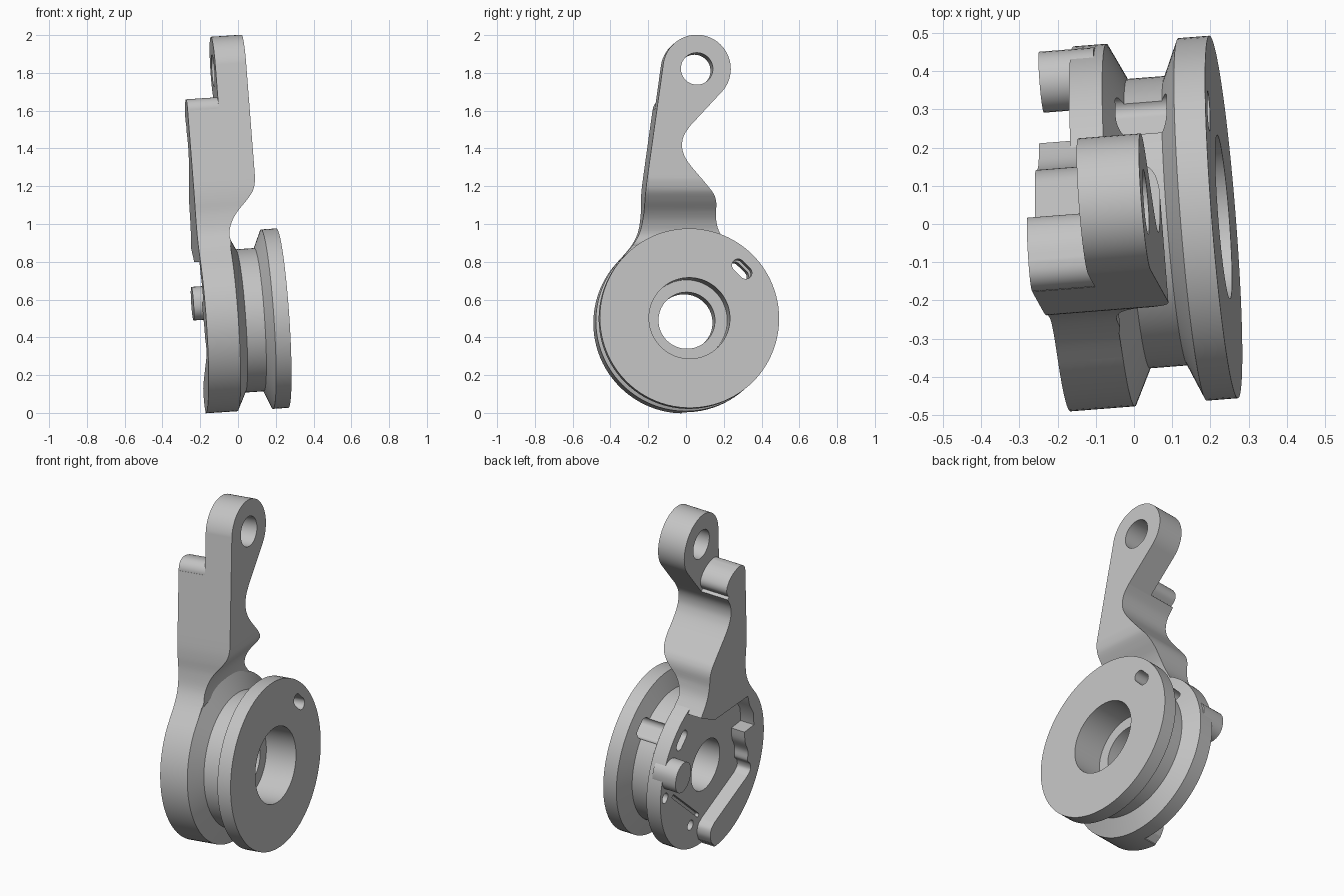
import bpy, bmesh
from math import cos, sin, pi, radians, atan2
from mathutils import Matrix, Vector

if "Cube" in bpy.data.objects:
    bpy.data.objects.remove(bpy.data.objects["Cube"])

grey = bpy.data.materials.new("machined grey")
grey.use_nodes = True
colour = (0.55, 0.55, 0.55, 1)
grey.diffuse_color = colour
grey.node_tree.nodes["Principled BSDF"].inputs["Base Color"].default_value = colour

# The part leans slightly; everything is built upright around the pulley axis (x)
LEAN = (Matrix.Translation((0, 0, 0.486))
        @ Matrix.Rotation(radians(4.5), 4, 'Z') @ Matrix.Rotation(radians(-3.8), 4, 'Y'))


def add_object(name, bm):
    bmesh.ops.recalc_face_normals(bm, faces=bm.faces)
    mesh = bpy.data.meshes.new(name)
    bm.to_mesh(mesh)
    bm.free()
    mesh.materials.append(grey)
    obj = bpy.data.objects.new(name, mesh)
    bpy.context.collection.objects.link(obj)
    return obj


def prism(name, outline, lo, hi, axis='X'):
    """Extrude an outline along x (points are y, z) or along y (points are x, z)."""
    bm = bmesh.new()
    place = (lambda p: (lo, p[0], p[1])) if axis == 'X' else (lambda p: (p[0], lo, p[1]))
    face = bm.faces.new([bm.verts.new(place(p)) for p in outline])
    new = bmesh.ops.extrude_face_region(bm, geom=[face])["geom"]
    step = Vector((hi - lo, 0, 0) if axis == 'X' else (0, hi - lo, 0))
    bmesh.ops.translate(bm, vec=step, verts=[v for v in new if isinstance(v, bmesh.types.BMVert)])
    return add_object(name, bm)


def arc(centre, r, start, end, n=32):
    return [(centre[0] + r * cos(start + (end - start) * i / n),
             centre[1] + r * sin(start + (end - start) * i / n)) for i in range(n + 1)]


def circle(centre, r, n=48):
    return arc(centre, r, 0, 2 * pi, n)[:-1]


def capsule(p, q, r):
    t = atan2(q[1] - p[1], q[0] - p[0])
    return arc(q, r, t - pi / 2, t + pi / 2, 14) + arc(p, r, t + pi / 2, t + 3 * pi / 2, 14)


def smooth(points, n=5):
    """Rounded curve through the points."""
    pts = [Vector(p) for p in points]
    pts = [pts[0]] + pts + [pts[-1]]
    out = []
    for a, b, c, d in zip(pts, pts[1:], pts[2:], pts[3:]):
        for i in range(n):
            t = i / n
            out.append(tuple(0.5 * (2 * b + (c - a) * t + (2 * a - 5 * b + 4 * c - d) * t ** 2
                                    + (3 * b - a - 3 * c + d) * t ** 3)))
    return out + [tuple(points[-1])]


def boolean(obj, tool, operation='DIFFERENCE'):
    tool.hide_render = True
    mod = obj.modifiers.new("cut", 'BOOLEAN')
    mod.operation, mod.solver, mod.object = operation, 'EXACT', tool
    bpy.context.view_layer.objects.active = obj
    bpy.ops.object.modifier_apply(modifier=mod.name)
    bpy.data.objects.remove(tool)


# Pulley: turned profile (distance along axis, radius) with a stepped bore
RIM = 0.476
profile = [(-0.122, 0.15), (-0.122, RIM), (-0.035, RIM), (0.012, 0.38), (0.112, 0.38),
           (0.154, RIM), (0.236, RIM), (0.236, 0.215), (0.05, 0.215), (0.05, 0.15)]
bm = bmesh.new()
ring = [bm.verts.new((a, 0, r)) for a, r in profile]
edges = [bm.edges.new((v, ring[(i + 1) % len(ring)])) for i, v in enumerate(ring)]
bmesh.ops.spin(bm, geom=ring + edges, axis=(1, 0, 0), cent=(0, 0, 0),
               angle=2 * pi, steps=96, use_merge=True)
bmesh.ops.remove_doubles(bm, verts=bm.verts, dist=1e-5)
pulley = add_object("pulley", bm)

# Slot through the pulley, pin holes and a wire groove in the back plate
boolean(pulley, prism("slot_cutter", capsule((0.26, 0.281), (0.3, 0.241), 0.033), -0.4, 0.4))
for spot in ((0.425, -0.03), (0.125, -0.315)):
    boolean(pulley, prism("pin_cutter", circle(spot, 0.03, 24), -0.3, -0.05))
boolean(pulley, prism("groove_cutter", capsule((0.336, -0.056), (0.05, -0.285), 0.011), -0.3, -0.1))

# Lever arm: straight front edge, wavy back edge, round eye
EYE = (0.055, 1.331)
back_edge = smooth([(0.23, 0.4), (0.18, 0.48), (0.162, 0.55), (0.16, 0.62), (0.145, 0.665),
                    (0.11, 0.71), (0.017, 0.82), (-0.018, 0.88), (-0.026, 0.93),
                    (-0.014, 0.98), (0.02, 1.03)])
front_edge = smooth([(-0.207, 0.78), (-0.216, 0.71), (-0.22, 0.65), (-0.222, 0.57),
                     (-0.238, 0.48), (-0.278, 0.405), (-0.345, 0.328)])
outline = ([(0.08, 0.328)] + back_edge
           + arc(EYE, 0.18, radians(-44), radians(169.5), 40) + front_edge)
arm = prism("lever_arm", outline, -0.205, 0.124)

# Relief above the pulley, rounded sloping step on the upper side, and eye hole
relief = smooth([(0.124, 0.77), (0.122, 0.735), (0.108, 0.686), (0.072, 0.638), (0.018, 0.58),
                 (-0.016, 0.527), (-0.034, 0.469), (-0.03, 0.42), (-0.035, 0.4)])
boolean(arm, prism("relief_cutter", [(0.4, 0.2), (0.4, 0.77)] + relief + [(-0.035, 0.2)],
                   -1, 1, 'Y'))
step = ([(-1, 1.13)] + arc((-0.095, 1.13), 0.06, pi, pi / 2, 12)
        + smooth([(-0.08, 1.19), (-0.03, 1.176), (0.012, 1.148), (0.036, 1.11),
                  (0.034, 1.075), (0.008, 1.045)])
        + [(0.03, 1.025), (1, 1.0), (1, 2), (-1, 2)])
boolean(arm, prism("step_cutter", step, -0.5, -0.04))
boolean(arm, prism("eye_cutter", circle(EYE, 0.085), -1, 1))

# Raised pad along the front rim, trimmed to the rim
pad_inner = ([(-0.01, -0.6), (-0.01, -0.47)]
             + smooth([(0.025, -0.44), (0.045, -0.395), (0.04, -0.35), (0.005, -0.32)])
             + smooth([(-0.32, -0.178), (-0.352, -0.15), (-0.345, -0.11), (-0.316, -0.079),
                       (-0.312, -0.02), (-0.275, 0.05), (-0.262, 0.115)])
             + [(-0.36, 0.12), (-0.345, 0.2), (-0.3, 0.26), (-0.27, 0.335)])
rim_pad = prism("rim_pad", pad_inner + [(-0.6, 0.335), (-0.6, -0.6)], -0.205, -0.115)
boolean(rim_pad, prism("rim_limit", circle((0, 0), RIM, 96), -0.5, 0.5), 'INTERSECT')

# Rounded stop peg at the back of the plate
rim_stop = prism("rim_stop", capsule((0.389, 0.097), (0.389, 0.115), 0.08), -0.205, -0.06)

# Lean the assembly and shade it, keeping flat faces flat
for obj in (pulley, arm, rim_pad, rim_stop):
    obj.data.transform(LEAN)
    bpy.ops.object.select_all(action='DESELECT')
    obj.select_set(True)
    bpy.context.view_layer.objects.active = obj
    bpy.ops.object.shade_smooth_by_angle(angle=radians(30))
    obj.modifiers.new("flat_faces", 'WEIGHTED_NORMAL').keep_sharp = True
